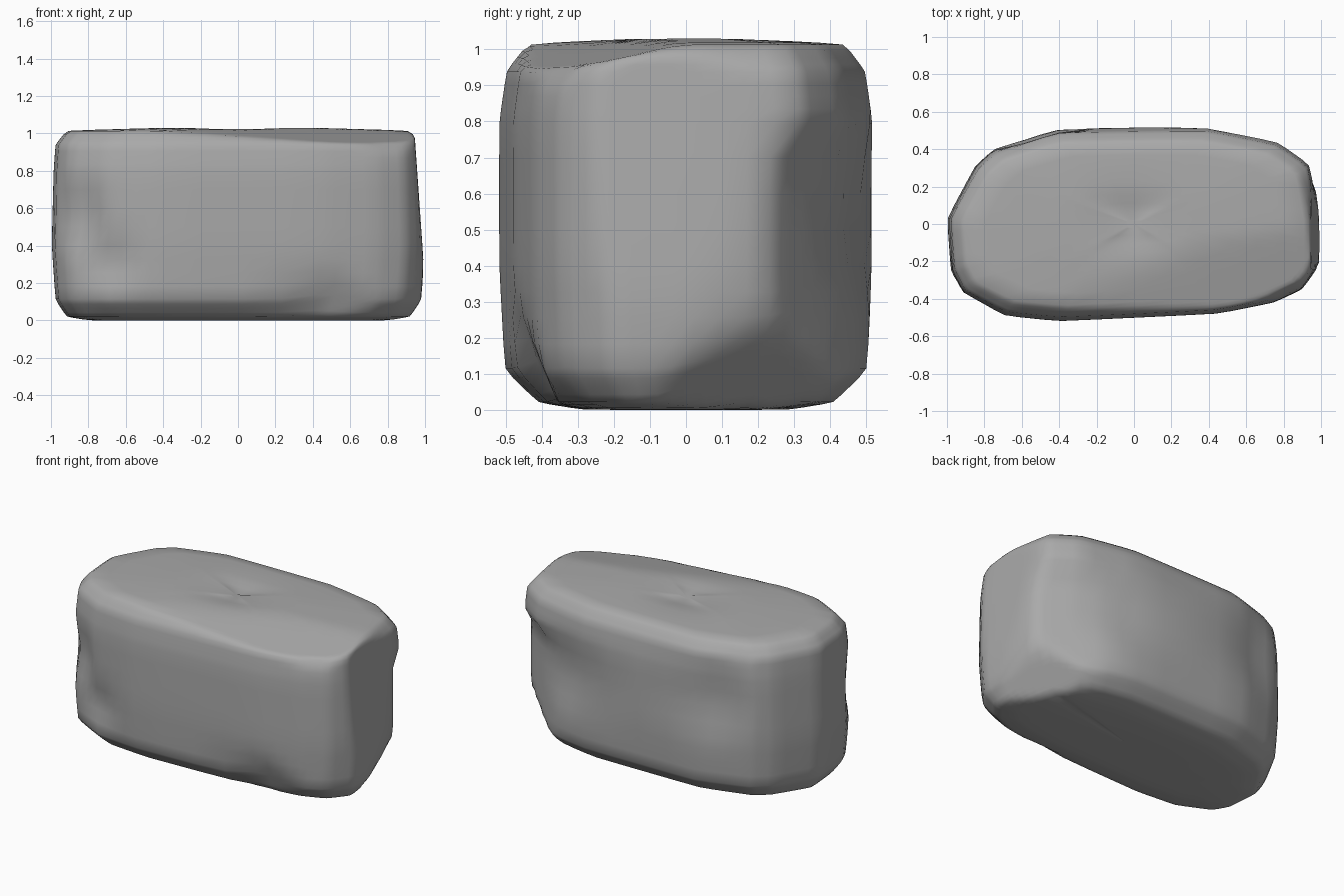
import bpy
import bmesh
from mathutils import Vector

cube = bpy.data.objects.get("Cube")
if cube:
    bpy.data.objects.remove(cube)

STEPS = 4

# Plan outline, counter-clockwise
outline = [(-1, .03), (-.98, -.25), (-.92, -.37), (-.7, -.49), (-.4, -.52),
           (.45, -.48), (.75, -.42), (.9, -.35), (1, -.21), (1, .02), (.95, .32),
           (.78, .44), (.4, .52), (-.42, .51), (-.75, .4), (-.85, .31)]

# Side profile: height, x scale, y scale
profile = [(0, .8, .55), (.02, .92, .79), (.11, .98, .97), (.4, 1, 1),
           (.8, .99, 1), (.94, .98, .96), (1.015, .92, .85), (1.03, .4, .3)]

# Chipped facets: normal, point on the facet, lowest x, highest z
chips = {
    "sloping top": ((.07, -.22, 1), (.4, -.15, 1.02), -1, 2),
    "top front corner": ((.35, -.75, .56), (.75, -.4, .9), -1, 2),
    "top back edge": ((-.3, .8, .5), (-.6, .4, .98), -1, 2),
    "leaning end": ((1, 0, .07), (1, 0, .2), 0, 2),
    "front undercut": ((0, -.92, -.38), (.5, -.46, .27), .35, .28),
    "lower front corner": ((.55, -.6, -.58), (.92, -.34, .16), 0, 2),
    "lower back corner": ((.6, .35, -.55), (.97, 0, .13), 0, 2),
    "back corner": ((.55, .83, 0), (.9, .27, .5), 0, .8),
    "lower far corner": ((-.5, -.55, -.65), (-.94, -.38, .13), -1, 2),
}

# Hollows: centre, radius, push
hollows = [((-.7, -.49, .32), .19, (0, .06, 0)),
           ((-.86, -.42, .55), .22, (.04, .04, 0)),
           ((.5, .5, .55), .3, (0, -.06, 0)),
           ((-.5, .48, .65), .3, (0, -.05, 0)),
           ((-.02, .03, 1.03), .3, (0, 0, -.02))]


def densify(points, closed):
    """Add evenly spaced points along each segment."""
    points = [Vector(p) for p in points]
    result = []
    count = len(points) if closed else len(points) - 1
    for i in range(count):
        a, b = points[i], points[(i + 1) % len(points)]
        result += [a.lerp(b, k / STEPS) for k in range(STEPS)]
    return result if closed else result + [points[-1]]


def carve(co):
    """Flatten the chips and press in the hollows."""
    for normal, point, low_x, high_z in chips.values():
        n = Vector(normal).normalized()
        depth = (co - Vector(point)).dot(n)
        if depth > 0 and co.x > low_x and co.z < high_z:
            co = co - n * depth
    for centre, radius, push in hollows:
        fall = 1 - (co - Vector(centre)).length / radius
        if fall > 0:
            co = co + Vector(push) * fall
    return co


# Loft the stone body
bm = bmesh.new()
plan = densify(outline, True)
rings = []
for z, sx, sy in densify(profile, False):
    rings.append([bm.verts.new(carve(Vector((p.x * sx, p.y * sy, z)))) for p in plan])
count = len(plan)

# Fill the bottom and top with shrinking rings
for ring, at_start in ((rings[0], True), (rings[-1], False)):
    for scale in (.7, .4, .1):
        inner = [bm.verts.new(carve(Vector((v.co.x * scale, v.co.y * scale, v.co.z))))
                 for v in ring]
        rings.insert(0, inner) if at_start else rings.append(inner)
    bm.faces.new(inner)
for low, high in zip(rings, rings[1:]):
    for i in range(count):
        j = (i + 1) % count
        bm.faces.new((low[i], low[j], high[j], high[i]))
bmesh.ops.recalc_face_normals(bm, faces=bm.faces)

# Weather the edges slightly
bmesh.ops.smooth_vert(bm, verts=bm.verts, factor=.4,
                      use_axis_x=True, use_axis_y=True, use_axis_z=True)

mesh = bpy.data.meshes.new("boulder")
bm.to_mesh(mesh)
bm.free()
for face in mesh.polygons:
    face.use_smooth = True
boulder = bpy.data.objects.new("boulder", mesh)
bpy.context.collection.objects.link(boulder)

# Stone colour
stone = bpy.data.materials.new("grey stone")
stone.use_nodes = True
colour = (.4, .4, .4, 1)
stone.diffuse_color = colour
stone.node_tree.nodes["Principled BSDF"].inputs["Base Color"].default_value = colour
mesh.materials.append(stone)
